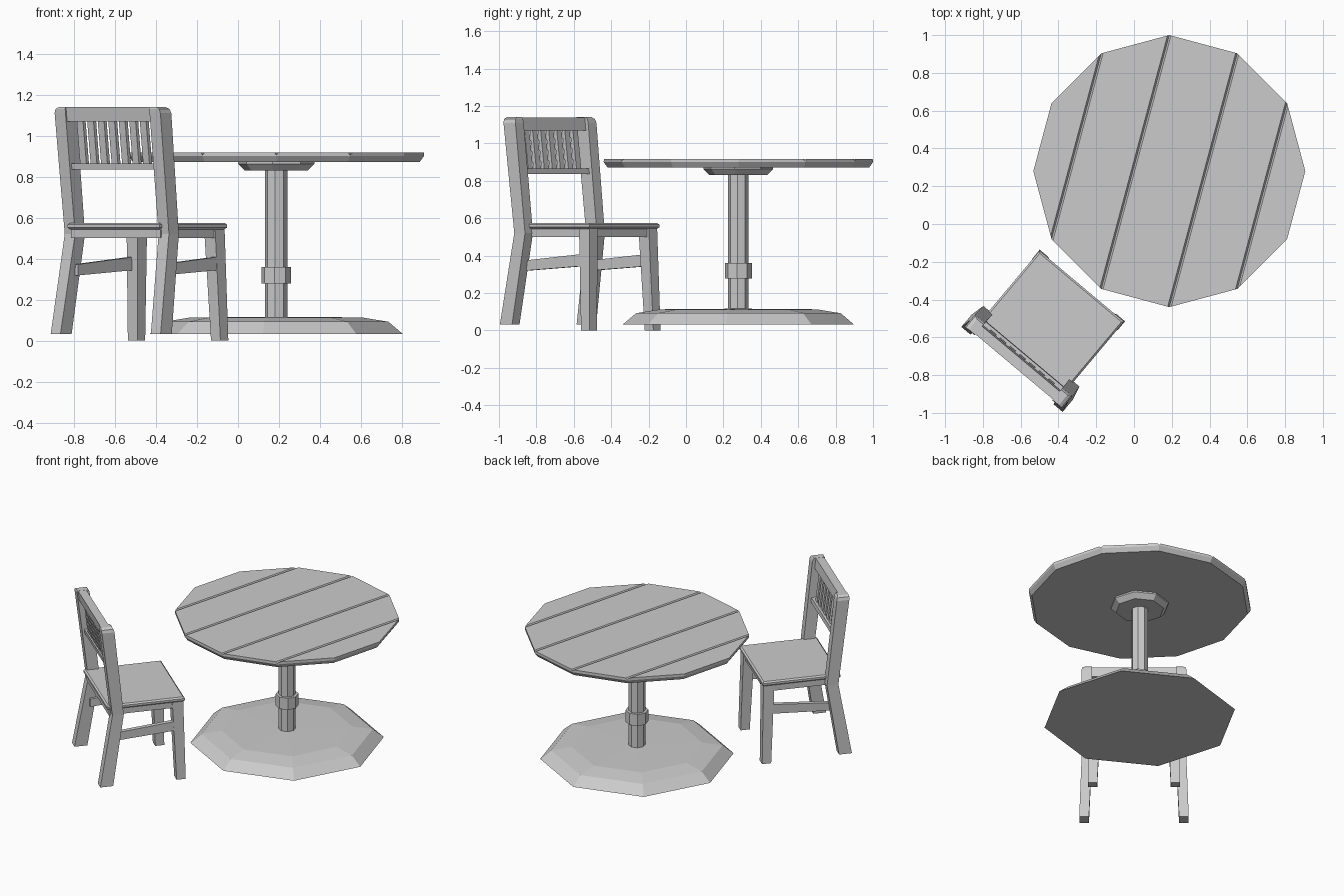
import bpy, bmesh, math
from mathutils import Vector

if "Cube" in bpy.data.objects:
    bpy.data.objects.remove(bpy.data.objects["Cube"])

grey = bpy.data.materials.new("plain grey")
grey.diffuse_color = (0.6, 0.6, 0.6, 1)
grey.use_nodes = True
grey.node_tree.nodes["Principled BSDF"].inputs["Base Color"].default_value = grey.diffuse_color

TABLE = Vector((0.187, 0.28, 0))      # table axis
CHAIR_TURN = math.radians(-40)        # chair faces the table


def finish(name, bm, loc=(0, 0, 0), turn=0):
    bmesh.ops.recalc_face_normals(bm, faces=bm.faces)
    me = bpy.data.meshes.new(name)
    bm.to_mesh(me)
    bm.free()
    me.materials.append(grey)
    ob = bpy.data.objects.new(name, me)
    ob.location = loc
    ob.rotation_euler.z = turn
    bpy.context.collection.objects.link(ob)
    return ob


def loft(rings):
    """Closed solid through rings of equal point count."""
    bm = bmesh.new()
    vs = [[bm.verts.new(p) for p in r] for r in rings]
    n = len(vs[0])
    for a, b in zip(vs, vs[1:]):
        for i in range(n):
            j = (i + 1) % n
            bm.faces.new((a[i], a[j], b[j], b[i]))
    bm.faces.new(vs[0])
    bm.faces.new(vs[-1])
    return bm


def turned(sides, phase, profile):
    """Low-poly turned solid from (radius, height) pairs."""
    return loft([[(r * math.cos(phase + math.tau * i / sides),
                   r * math.sin(phase + math.tau * i / sides), z)
                  for i in range(sides)] for r, z in profile])


def rect(x0, x1, y0, y1, z):
    return [(x0, y0, z), (x1, y0, z), (x1, y1, z), (x0, y1, z)]


def chair_part(name, rings):
    return finish(name, loft(rings), turn=CHAIR_TURN)


def board(name, x0, x1, y0, y1, z0, z1):
    return chair_part(name, [rect(x0, x1, y0, y1, z0), rect(x0, x1, y0, y1, z1)])


# ---- Table top: 12 sides, V grooves between five planks
bm = turned(12, 0, [(0.70, 0.872), (0.72, 0.90), (0.72, 0.917)])
n = Vector((math.cos(math.radians(-15)), math.sin(math.radians(-15)), 0))
for k in (135, 105, 75, 45):
    d = 0.72 * math.cos(math.radians(k))
    for off in (-0.009, 0, 0.009):
        bmesh.ops.bisect_plane(bm, geom=bm.verts[:] + bm.edges[:] + bm.faces[:],
                               plane_co=n * (d + off), plane_no=n, dist=1e-5)
    for v in bm.verts:
        if abs(v.co.dot(n) - d) < 1e-3 and v.co.z > 0.91:
            v.co.z -= 0.012
finish("table_top", bm, TABLE)

# ---- Table pedestal: eight sides
PH = math.radians(-6)
for name, profile in (
        ("table_hub", [(0.155, 0.83), (0.187, 0.862), (0.187, 0.873)]),
        ("table_post", [(0.055, 0.09), (0.055, 0.84)]),
        ("post_collar", [(0.073, 0.278), (0.073, 0.36)]),
        ("table_base", [(0.62, 0.033), (0.55, 0.092), (0.42, 0.113), (0.06, 0.116)])):
    finish(name, turned(8, PH, profile), TABLE)


# ---- Chair (local x = sideways, local y = forward)
def back_y(z):
    """Rear face of the leaning backrest."""
    return -0.92 - 0.075 * (z - 0.53) / 0.61


def leaning(name, x0, x1, z0, z1, inset, thick):
    chair_part(name, [rect(x0, x1, back_y(z) + inset, back_y(z) + inset + thick, z)
                      for z in (z0, z1)])


# Seat with bevelled rim, and the apron boards beneath
chair_part("seat", [rect(-w, w, y0, y1, z) for w, y0, y1, z in (
    (0.282, -0.935, -0.440, 0.543), (0.292, -0.945, -0.430, 0.552),
    (0.292, -0.945, -0.430, 0.566), (0.282, -0.935, -0.440, 0.575))])
board("back_apron", -0.285, 0.285, -0.93, -0.90, 0.50, 0.546)
board("front_apron", -0.26, 0.26, -0.48, -0.45, 0.50, 0.546)

for s, side in ((-1, "left"), (1, "right")):
    board(side + "_apron", s * 0.245, s * 0.275, -0.90, -0.46, 0.50, 0.546)
    # back leg and backrest post in one bent piece with a rounded top
    chair_part(side + "_back_post", [rect(s * a, s * b, y0, y1, z) for a, b, y0, y1, z in (
        (0.288, 0.350, -1.005, -0.92, 0.033),
        (0.266, 0.332, -0.920, -0.845, 0.52),
        (0.268, 0.337, -0.991, -0.908, 1.11),
        (0.268, 0.330, -0.993, -0.913, 1.13),
        (0.268, 0.312, -0.990, -0.920, 1.14))])
    # tapered front leg
    chair_part(side + "_front_leg", [
        rect(s * 0.235, s * 0.295, -0.485, -0.425, 0),
        rect(s * 0.212, s * 0.282, -0.51, -0.438, 0.546)])
    # sloping side stretcher
    a, b = s * 0.255, s * 0.285
    chair_part(side + "_stretcher", [
        [(a, -0.91, 0.318), (b, -0.91, 0.318), (b, -0.91, 0.372), (a, -0.91, 0.372)],
        [(a, -0.47, 0.345), (b, -0.47, 0.345), (b, -0.47, 0.41), (a, -0.47, 0.41)]])

# Backrest rails and slats
leaning("top_rail", -0.29, 0.29, 1.07, 1.139, 0.008, 0.055)
leaning("lower_rail", -0.28, 0.28, 0.835, 0.865, 0.015, 0.045)
for i in range(7):
    x = (i - 3) * 0.067
    leaning("slat_%d" % (i + 1), x - 0.02, x + 0.02, 0.855, 1.08, 0.025, 0.02)
